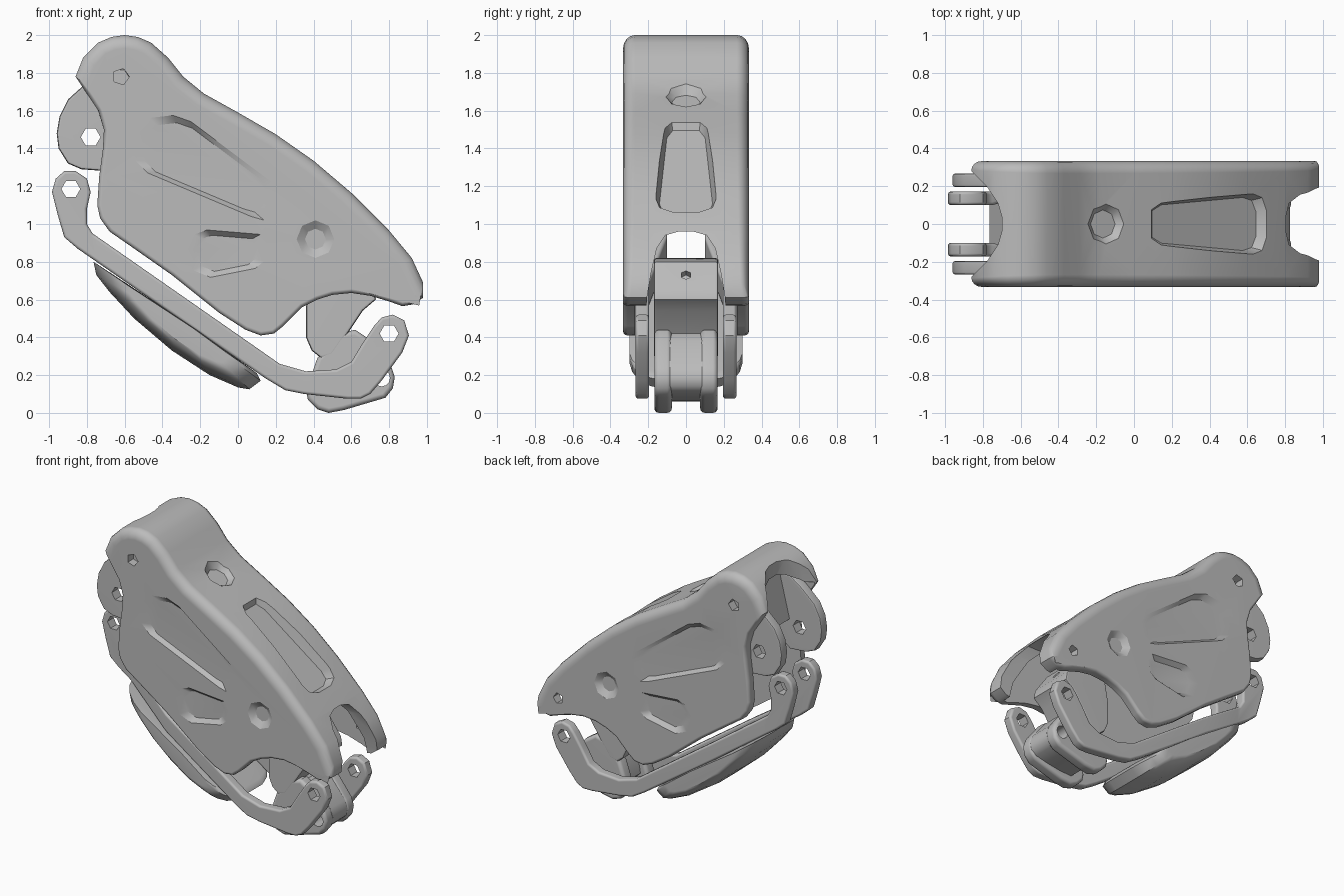
import bpy, bmesh, math
from mathutils import Matrix, Vector

old = bpy.data.objects.get("Cube")
if old:
    bpy.data.objects.remove(old, do_unlink=True)

grey = bpy.data.materials.new("satin grey")
grey.use_nodes = True
grey.diffuse_color = (0.5, 0.5, 0.5, 1)
grey.node_tree.nodes["Principled BSDF"].inputs["Base Color"].default_value = (0.5, 0.5, 0.5, 1)

# Local (a, b, h) to world: flank outlines use (x, z, y), end outlines use (y, z, x)
SIDE = Matrix(((1, 0, 0, 0), (0, 0, 1, 0), (0, 1, 0, 0), (0, 0, 0, 1)))
END = Matrix(((0, 0, 1, 0), (1, 0, 0, 0), (0, 1, 0, 0), (0, 0, 0, 1)))


def loft(name, pts, layers, frame=SIDE, centre=None):
    """Stack copies of an outline, each layer being (height, scale about the centre)."""
    mid = Vector(centre) if centre else sum((Vector(p) for p in pts), Vector((0, 0))) / len(pts)
    bm = bmesh.new()
    rings = []
    for h, s in layers:
        flat = [mid + (Vector(p) - mid) * s for p in pts]
        rings.append([bm.verts.new(frame @ Vector((q.x, q.y, h))) for q in flat])
    n = len(pts)
    bm.faces.new(rings[0])
    bm.faces.new(rings[-1])
    for low, high in zip(rings, rings[1:]):
        for i in range(n):
            j = (i + 1) % n
            bm.faces.new((low[i], low[j], high[j], high[i]))
    bmesh.ops.recalc_face_normals(bm, faces=bm.faces)
    mesh = bpy.data.meshes.new(name)
    bm.to_mesh(mesh)
    bm.free()
    mesh.materials.append(grey)
    obj = bpy.data.objects.new(name, mesh)
    bpy.context.collection.objects.link(obj)
    return obj


def prism(name, pts, h0, h1, frame=SIDE, start_scale=1.0):
    return loft(name, pts, [(h0, start_scale), (h1, 1.0)], frame)


def circle(x, z, r, n=12):
    return [(x + r * math.cos(k * math.tau / n), z + r * math.sin(k * math.tau / n)) for k in range(n)]


def activate(obj):
    bpy.ops.object.select_all(action='DESELECT')
    bpy.context.view_layer.objects.active = obj
    obj.select_set(True)


def apply(obj, kind, **settings):
    activate(obj)
    mod = obj.modifiers.new(kind, kind)
    for key, value in settings.items():
        setattr(mod, key, value)
    bpy.ops.object.modifier_apply(modifier=mod.name)


def cut(obj, cutter):
    apply(obj, 'BOOLEAN', object=cutter, operation='DIFFERENCE', solver='EXACT')
    bpy.data.objects.remove(cutter, do_unlink=True)


def rounded(obj, width, segments=3):
    apply(obj, 'BEVEL', width=width, segments=segments, limit_method='ANGLE',
          angle_limit=math.radians(60))


def finish(obj):
    activate(obj)
    bpy.ops.object.shade_smooth_by_angle(angle=math.radians(35))
    obj.modifiers.new("face normals", 'WEIGHTED_NORMAL').keep_sharp = True


# Main shell
top = [(-.86, 1.78), (-.82, 1.88), (-.74, 1.96), (-.67, 1.99), (-.6, 2), (-.53, 1.99), (-.46, 1.96),
       (-.37, 1.88), (-.29, 1.78), (-.18, 1.69), (0, 1.59), (.2, 1.475), (.4, 1.335), (.6, 1.165),
       (.8, .965), (.92, .82), (.98, .69)]
under = [(.98, .61), (.93, .575), (.87, .565), (.8, .59), (.7, .62), (.6, .635), (.5, .625),
         (.42, .6), (.34, .56), (.24, .46), (.19, .42), (.12, .41), (.04, .44), (-.1, .53),
         (-.35, .73), (-.55, .87), (-.68, .96), (-.73, 1.03), (-.745, 1.1), (-.735, 1.25),
         (-.715, 1.4), (-.71, 1.5), (-.74, 1.6), (-.8, 1.69)]
shell = prism("main_shell", top + under, -.333, .333)

# Broad rounding along the back, fine rounding along the lower rim
bm = bmesh.new()
bm.from_mesh(shell.data)
weight = bm.edges.layers.float.new("bevel_weight_edge")
for e in bm.edges:
    a, b = (v.co for v in e.verts)
    m = (a + b) / 2
    if abs(a.y - b.y) < .001:
        e[weight] = 1 if m.z > 1.77 or (m.x > -.5 and m.z > 1.4 - .75 * m.x) else .3
bm.to_mesh(shell.data)
bm.free()
apply(shell, 'BEVEL', width=.07, segments=4, limit_method='WEIGHT', use_clamp_overlap=False)

# Hollow inside, open below and at both ends
cavity = [(-1, 1.75), (-.8, 1.79), (-.7, 1.88), (-.6, 1.9), (-.5, 1.86), (-.4, 1.74), (-.25, 1.6),
          (0, 1.46), (.2, 1.34), (.4, 1.2), (.6, 1.04), (.78, .86), (.88, .68), (.94, .3), (0, .2), (-1, .7)]
cut(shell, prism("cavity_cutter", cavity, -.27, .27))
hood_half = [(-1.2, .3), (-.86, .28), (-.78, .2), (-.72, .11), (-.7, .04)]
cut(shell, prism("hood_cutter", hood_half + [(x, -y) for x, y in reversed(hood_half)], -.1, 2.3,
                 Matrix.Identity(4)))
arch_half = [(.23, .3), (.205, .62), (.185, .74), (.155, .87), (.11, .94), (.04, .96)]
cut(shell, prism("arch_cutter", arch_half + [(-y, z) for y, z in reversed(arch_half)], .55, 1.3, END))

# Pressed panels, dimples and pin holes on both flanks
large_panel = [(-.58, 1.42), (-.56, 1.51), (-.48, 1.57), (-.35, 1.585), (-.25, 1.55), (.19, 1.22),
               (.23, 1.15), (.21, 1.05), (.15, 1.01), (.08, 1.03), (-.49, 1.27), (-.56, 1.34)]
small_panel = [(-.29, .87), (-.24, .95), (-.17, .975), (.13, .95), (.17, .89), (.15, .8), (.1, .76),
               (-.15, .71), (-.25, .75)]
for s in (-1, 1):
    for outline, taper in ((large_panel, .82), (small_panel, .72), (circle(.41, .92, .11, 8), .5)):
        cut(shell, prism("panel_cutter", outline, s * .303, s * .34, start_scale=taper))
    cut(shell, prism("pin_cutter", circle(-.62, 1.78, .045, 5), s * .2, s * .4))
cut(shell, prism("tip_pin_cutter", circle(.8, .72, .04, 5), .2, .4))


# Recesses along the sloping back
def slope(x, z, tx, tz):
    t = Vector((tx, 0, tz)).normalized()
    n = Vector((-t.z, 0, t.x))
    m = Matrix((t, (0, 1, 0), n)).transposed().to_4x4()
    m.translation = (x, 0, z)
    return m


trough = [(-.46, .09), (-.38, .13), (.33, .18), (.41, .16), (.45, .08)]
trough += [(a, -b) for a, b in reversed(trough)]
cut(shell, prism("trough_cutter", trough, -.06, .06, slope(.4, 1.325, .64, -.52), .78))
cut(shell, prism("dimple_cutter", circle(0, 0, .15, 8), -.03, .05, slope(-.15, 1.67, .5, -.29), .5))
finish(shell)

# Paired parts
rod_outline = [(-.78, 1.17), (-.8, 1.08), (-.8, 1), (-.77, .95), (.12, .33), (.22, .26), (.36, .22),
               (.52, .23), (.6, .27), (.66, .37), (.72, .46), (.76, .505), (.82, .52), (.88, .49),
               (.905, .41), (.87, .32), (.76, .17), (.7, .1), (.65, .075), (.58, .075), (.35, .1),
               (.25, .12), (.15, .18), (-.2, .42), (-.85, .87), (-.92, .93), (-.955, 1.05),
               (-.985, 1.17), (-.965, 1.24), (-.92, 1.28), (-.86, 1.28), (-.8, 1.24)]
tab_outline = [(-.8, 1.75), (-.9, 1.66), (-.945, 1.57), (-.96, 1.48), (-.95, 1.4), (-.9, 1.32),
               (-.83, 1.29), (-.7, 1.28), (-.58, 1.38), (-.52, 1.7), (-.6, 1.82), (-.7, 1.82)]
yoke_outline = [(.36, .12), (.37, .07), (.42, .02), (.48, 0), (.56, .015), (.78, .08), (.82, .13),
                (.83, .19), (.81, .25), (.71, .38), (.62, .44), (.54, .42), (.42, .29)]
for s, side in ((-1, "front"), (1, "back")):
    # Link rod, set wider apart at its lower end
    rod = prism(side + "_link_rod", rod_outline, s * .1, s * .172)
    bm = bmesh.new()
    bm.from_mesh(rod.data)
    for x in (-.75, -.4):
        bmesh.ops.bisect_plane(bm, geom=bm.verts[:] + bm.edges[:] + bm.faces[:],
                               plane_co=(x, 0, 0), plane_no=(1, 0, 0))
    for v in bm.verts:
        v.co.y += s * .095 * min(max((v.co.x + .75) / .35, 0), 1)
    bm.to_mesh(rod.data)
    bm.free()
    rounded(rod, .016)
    for x, z in ((-.885, 1.185), (.8, .42)):
        cut(rod, prism("eye_cutter", circle(x, z, .05, 6), s * .02, s * .4))
    finish(rod)

    # Hinge tab under the hood
    tab = prism(side + "_hinge_tab", tab_outline, s * .195, s * .268)
    rounded(tab, .014, 2)
    cut(tab, prism("eye_cutter", circle(-.78, 1.46, .052, 6), s * .1, s * .4))
    finish(tab)

    # Yoke cheek
    cheek = prism(side + "_yoke_cheek", yoke_outline, s * .075, s * .168)
    rounded(cheek, .025)
    cut(cheek, prism("bore_cutter", circle(.76, .185, .045), s * .01, s * .3))
    finish(cheek)

# Web joining the yoke cheeks
web = prism("yoke_web", [(.42, .12), (.48, .06), (.58, .065), (.7, .085), (.78, .105), (.815, .14),
                         (.826, .19), (.805, .25), (.7, .38), (.62, .42), (.55, .4), (.45, .29)], -.085, .085)
cut(web, prism("bore_cutter", circle(.76, .185, .045), -.2, .2))
finish(web)

# Connector block held inside the shell
block = prism("connector_block", [(.36, .56), (.36, .4), (.39, .33), (.44, .29), (.5, .305), (.58, .42),
                                  (.66, .54), (.73, .6), (.72, .66), (.62, .8), (.52, .82), (.4, .78)],
              -.17, .17)
rounded(block, .015, 2)
cut(block, prism("socket_cutter", circle(0, 0, .028, 6), -.04, .1, slope(.67, .73, .1, -.14)))
finish(block)

# Web between the hinge tabs
finish(prism("hinge_web", [(-.7, 1.5), (-.62, 1.82), (-.52, 1.78), (-.56, 1.45)], -.2, .2))

# Cushion-shaped pad below the rods
pad_outline = [(-.765, .8), (-.75, .73), (-.68, .64), (-.55, .5), (-.35, .33), (-.15, .2), (0, .135),
               (.06, .125), (.12, .17), (.1, .21), (-.2, .43)]
half = [(.3, .6), (.285, .74), (.25, .86), (.19, .95), (.11, 1)]
layers = [(-y, s) for y, s in half] + half[::-1]
finish(loft("curved_pad", pad_outline, layers, centre=(-.3, .48)))
